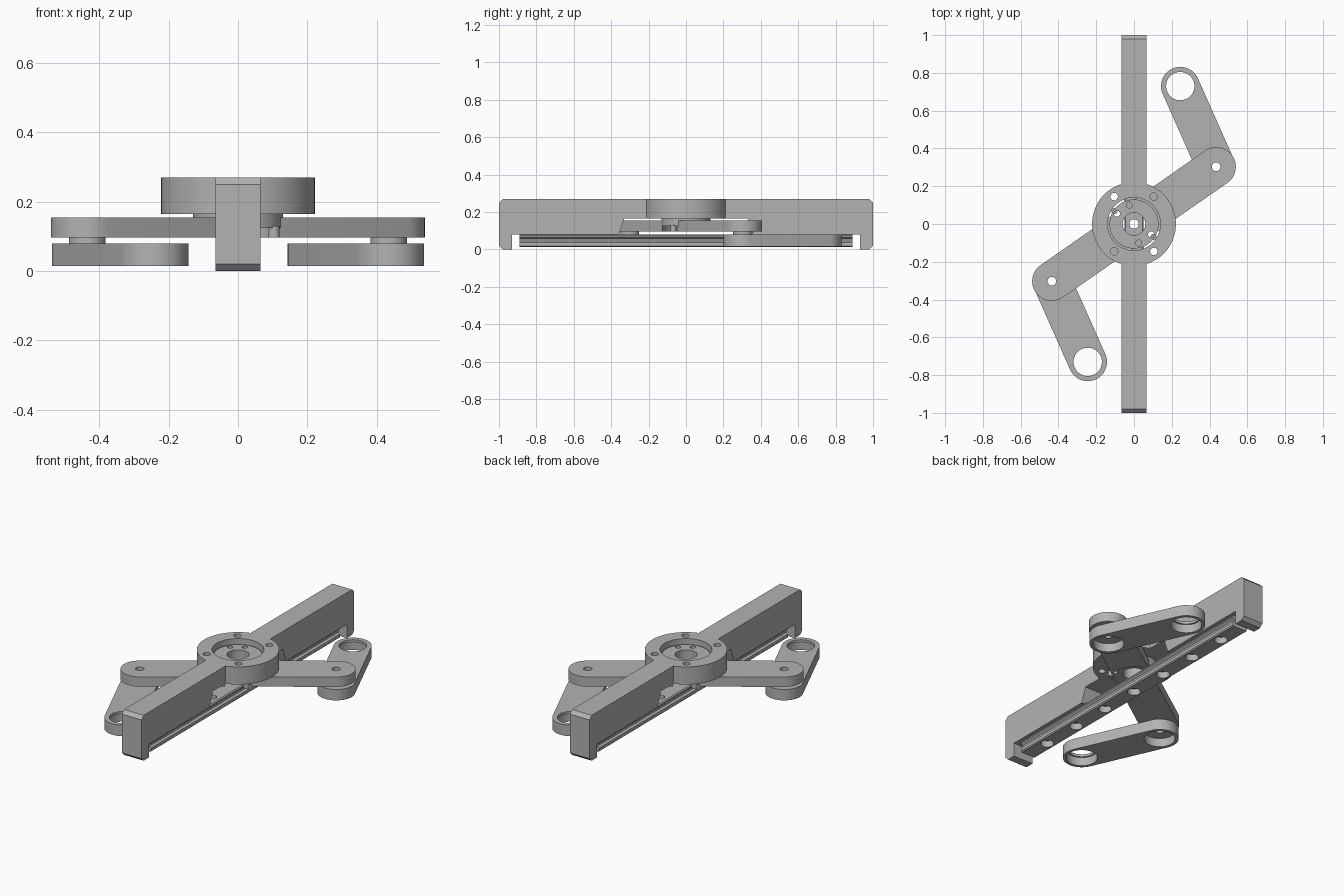
import bpy, bmesh, math
from mathutils import Vector

if "Cube" in bpy.data.objects:
    bpy.data.objects.remove(bpy.data.objects["Cube"], do_unlink=True)

grey = bpy.data.materials.new("machined grey")
grey.use_nodes = True
color = (0.45, 0.45, 0.45, 1)
grey.diffuse_color = color
grey.node_tree.nodes["Principled BSDF"].inputs["Base Color"].default_value = color


def prism(name, outline, start, end, axis="z"):
    """Extrude a closed 2D outline along z, x (outline = y, z) or y (outline = x, z)."""
    place = {"z": lambda a, b, t: (a, b, t),
             "x": lambda a, b, t: (t, a, b),
             "y": lambda a, b, t: (a, t, b)}[axis]
    bm = bmesh.new()
    face = bm.faces.new([bm.verts.new(place(a, b, start)) for a, b in outline])
    made = bmesh.ops.extrude_face_region(bm, geom=[face])["geom"]
    shift = Vector(place(0, 0, end - start))
    bmesh.ops.translate(bm, vec=shift, verts=[v for v in made if isinstance(v, bmesh.types.BMVert)])
    bmesh.ops.recalc_face_normals(bm, faces=bm.faces)
    mesh = bpy.data.meshes.new(name)
    bm.to_mesh(mesh)
    bm.free()
    mesh.materials.append(grey)
    obj = bpy.data.objects.new(name, mesh)
    bpy.context.collection.objects.link(obj)
    return obj


def arc(center, radius, start, sweep, count):
    return [(center[0] + radius * math.cos(start + sweep * i / count),
             center[1] + radius * math.sin(start + sweep * i / count)) for i in range(count + 1)]


def disc(name, center, radius, low, high, sides=48):
    return prism(name, arc(center, radius, 0, 2 * math.pi, sides)[:-1], low, high)


def capsule(name, a, b, radius, low, high):
    turn = math.atan2(b[1] - a[1], b[0] - a[0])
    outline = (arc(b, radius, turn - math.pi / 2, math.pi, 24)
               + arc(a, radius, turn + math.pi / 2, math.pi, 24))
    return prism(name, outline, low, high)


def cut(obj, *cutters):
    """Subtract each cutter from the part, then discard it."""
    for cutter in cutters:
        mod = obj.modifiers.new("cut", "BOOLEAN")
        mod.operation = "DIFFERENCE"
        mod.solver = "EXACT"
        mod.object = cutter
        bpy.context.view_layer.update()
        result = bpy.data.meshes.new_from_object(
            obj.evaluated_get(bpy.context.evaluated_depsgraph_get()))
        obj.modifiers.clear()
        obj.data = result
        bpy.data.objects.remove(cutter, do_unlink=True)


def hole(center, radius, low=-0.1, high=0.4, sides=32):
    return disc("hole_cutter", center, radius, low, high, sides)


# Bridge beam with chamfered ends, feet and a flared central opening
half = [(0.33, 0.165), (0.36, 0.08), (0.93, 0.08), (0.93, 0), (0.98, 0),
        (1, 0.02), (1, 0.25), (0.98, 0.27)]
beam = prism("bridge_beam", half + [(-y, z) for y, z in reversed(half)], -0.065, 0.065, "x")
cut(beam, hole((0, 0), 0.14))

# Mounting ring around the hub, with four bolt holes
ring = disc("mounting_ring", (0, 0), 0.222, 0.165, 0.27, 64)
cut(ring, hole((0, 0), 0.14, sides=48))
for sx in (-1, 1):
    for sy in (-1, 1):
        cut(ring, hole((sx * 0.105, sy * 0.145), 0.02, sides=16))

# Grooved guide rail with counterbored holes
side = [(0.044, 0.012), (0.05, 0.018), (0.05, 0.036), (0.038, 0.044),
        (0.038, 0.056), (0.05, 0.066), (0.05, 0.074), (0.044, 0.08)]
rail = prism("guide_rail", side + [(-x, z) for x, z in reversed(side)], -0.89, 0.89, "y")
for i in range(-3, 4):
    spot = (0, i * 0.243)
    cut(rail, hole(spot, 0.025, sides=24), hole(spot, 0.036, -0.1, 0.05, 24))

# Rotating hub with central bore and screw holes
hub = disc("rotating_hub", (0, 0), 0.13, 0.125, 0.24)
cut(hub, hole((0, 0), 0.06))
for s in (-1, 1):
    cut(hub, hole((s * -0.09, s * 0.055), 0.016, sides=16),
        hole((s * -0.025, s * 0.1), 0.016, 0.18, 0.4, 16))

# Two opposite folding arms
for s, label in ((1, "left"), (-1, "right")):
    joint = (s * 0.435, s * 0.303)
    tip = (s * 0.245, s * 0.73)

    arm = capsule(label + "_upper_arm", (s * 0.06, s * 0.042), joint, 0.104, 0.097, 0.155)
    cut(arm, hole((0, 0), 0.125, sides=48), hole(joint, 0.023, sides=24))

    spacer = disc(label + "_joint_spacer", joint, 0.053, 0.078, 0.099)
    cut(spacer, hole(joint, 0.023, sides=24))

    link = capsule(label + "_lower_link", joint, tip, 0.102, 0.015, 0.08)
    cut(link, hole(tip, 0.075, sides=40), hole(tip, 0.084, -0.1, 0.065, 40),
        hole(joint, 0.023, sides=24), hole(joint, 0.084, -0.1, 0.065, 40))

    peg = disc(label + "_hub_peg", (s * 0.104, s * -0.068), 0.016, 0.097, 0.13, 16)

# Smooth round walls, keep edges crisp
bpy.ops.object.select_all(action="DESELECT")
for obj in bpy.context.scene.objects:
    if obj.type == "MESH" and obj.data.materials and obj.data.materials[0] == grey:
        obj.select_set(True)
        bpy.context.view_layer.objects.active = obj
bpy.ops.object.shade_smooth_by_angle(angle=math.radians(30))
